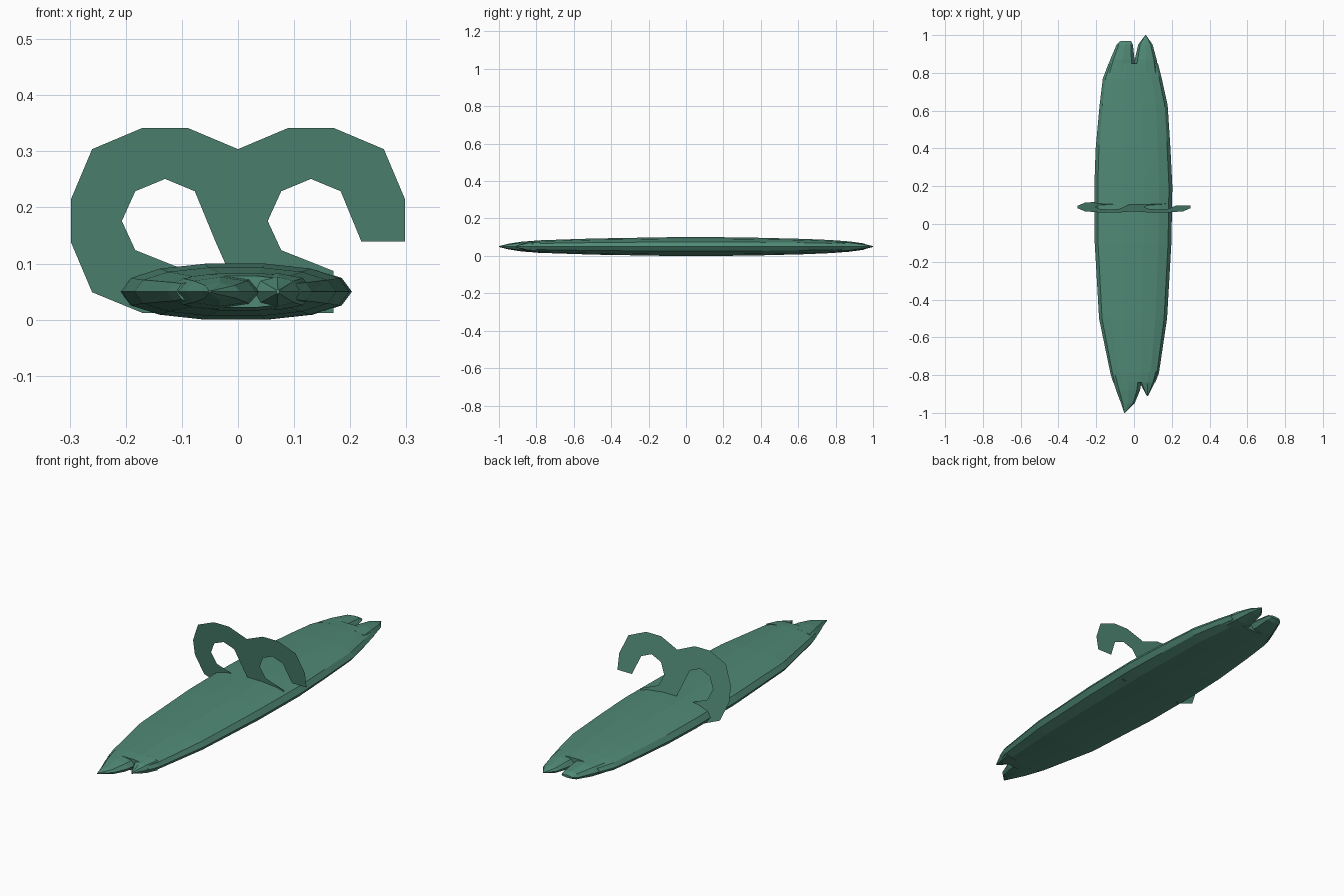
import bpy, bmesh, math

if "Cube" in bpy.data.objects:
    bpy.data.objects.remove(bpy.data.objects["Cube"])

mat = bpy.data.materials.new("green")
mat.diffuse_color = (0.08, 0.25, 0.18, 1)
mat.use_nodes = True
mat.node_tree.nodes["Principled BSDF"].inputs["Base Color"].default_value = mat.diffuse_color


def finish(name, bm):
    mesh = bpy.data.meshes.new(name)
    bm.to_mesh(mesh)
    bm.free()
    mesh.materials.append(mat)
    ob = bpy.data.objects.new(name, mesh)
    bpy.context.collection.objects.link(ob)
    return ob


def loft(name, stations, sides=14, power=0.88, mid=0.051):
    """Closed hull through rounded sections: (y, left x, right x, half height)."""
    bm = bmesh.new()
    rings = []
    for y, left, right, h in stations:
        ring = []
        for i in range(sides):
            a = 2 * math.pi * i / sides
            c, s = math.cos(a), math.sin(a)
            x = math.copysign(abs(c) ** power, c) * (right - left) / 2
            z = math.copysign(abs(s) ** power, s) * h
            ring.append(bm.verts.new(((left + right) / 2 + x, y, mid + z)))
        rings.append(ring)
    for a, b in zip(rings, rings[1:]):
        for i in range(sides):
            j = (i + 1) % sides
            bm.faces.new((a[i], a[j], b[j], b[i]))
    bm.faces.new(rings[0])
    bm.faces.new(rings[-1])
    bmesh.ops.recalc_face_normals(bm, faces=bm.faces)
    bmesh.ops.triangulate(bm, faces=[f for f in bm.faces if len(f.verts) == 4])
    return finish(name, bm)


# Long flattened body
loft("body", [
    (-0.84, -0.110, 0.112, 0.029), (-0.79, -0.125, 0.132, 0.034),
    (-0.50, -0.185, 0.175, 0.044), (-0.10, -0.208, 0.198, 0.051),
    (0.20, -0.210, 0.203, 0.051), (0.40, -0.203, 0.193, 0.048),
    (0.63, -0.182, 0.178, 0.042), (0.77, -0.165, 0.147, 0.036),
    (0.85, -0.135, 0.127, 0.030)])

# Split tips at both ends
loft("back_left_tip", [(0.80, -0.150, 0.010, 0.031), (0.87, -0.126, 0.003, 0.028),
                       (0.95, -0.092, -0.006, 0.017), (0.97, -0.070, -0.016, 0.006)], 8)
loft("back_right_tip", [(0.80, -0.010, 0.132, 0.031), (0.87, 0.004, 0.120, 0.028),
                        (0.95, 0.022, 0.098, 0.015), (1.0, 0.060, 0.064, 0.002)], 8)
loft("front_left_tip", [(-0.80, -0.120, 0.045, 0.032), (-0.88, -0.095, 0.032, 0.026),
                        (-0.95, -0.068, 0.003, 0.015), (-1.0, -0.052, -0.048, 0.002)], 8)
loft("front_right_tip", [(-0.78, 0.010, 0.132, 0.033), (-0.84, 0.030, 0.110, 0.026),
                         (-0.91, 0.068, 0.074, 0.004)], 8)

# Thin leaning plate: two joined open rings, given as (x, z) about each ring centre
outer_top = [(0.13, 0.305), (0.04, 0.343), (-0.04, 0.343), (-0.13, 0.305)]
inner = [(0.04, 0.088), (-0.053, 0.125), (-0.077, 0.177), (-0.053, 0.230),
         (0, 0.252), (0.053, 0.230), (0.09, 0.14)]
foot = [(-0.04, 0.013), (0.04, 0.013)]


def shift(points, dx):
    return [(x + dx, z) for x, z in points]


outline = ([(0.298, 0.14), (0.298, 0.215)] + shift(outer_top, 0.13)
           + shift(outer_top[1:], -0.13)
           + [(-0.298, 0.215), (-0.298, 0.14), (-0.26, 0.05)]
           + shift(foot, -0.13) + shift(inner, -0.13)
           + [(0, 0.05)] + shift(foot, 0.13) + shift(inner, 0.13))
bm = bmesh.new()
face = bm.faces.new([bm.verts.new((x, 0.122 - 0.18 * z, z)) for x, z in outline])
bmesh.ops.triangulate(bm, faces=[face])
plate = finish("ring_plate", bm)

# Rest the model on the ground
low = min(v.co.z for o in bpy.data.objects for v in o.data.vertices)
for o in bpy.data.objects:
    o.location.z = -low
